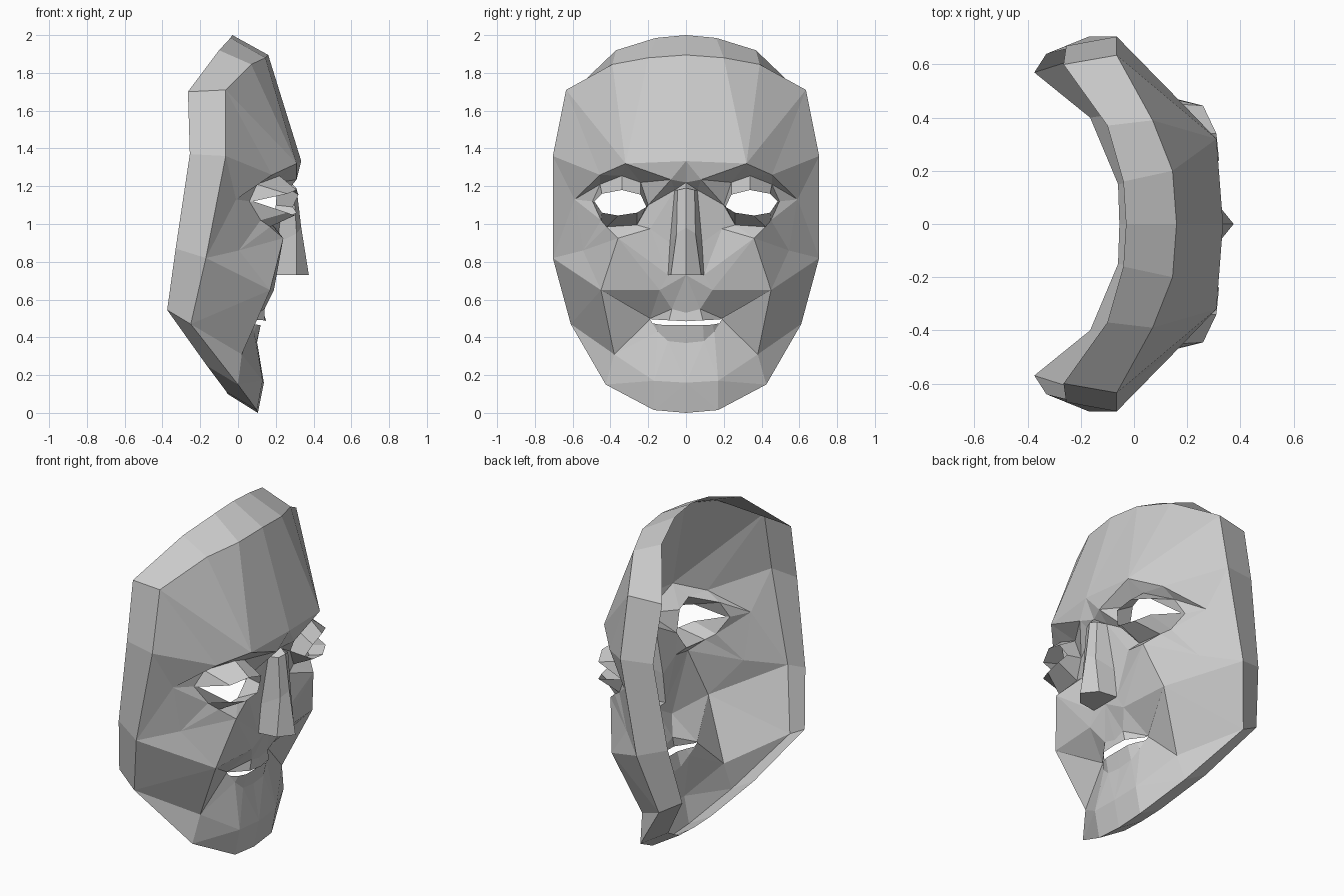
import bpy, bmesh
from mathutils import Vector
from mathutils.geometry import delaunay_2d_cdt

if "Cube" in bpy.data.objects:
    bpy.data.objects.remove(bpy.data.objects["Cube"])

# The face looks toward +x; half (y >= 0) is built and mirrored. Points are (x, y, z).
INSIDE = Vector((-0.3, 0.3, 0.95))


def add_part(name, verts, faces):
    """Half mesh facing outward, with a mirror across y = 0."""
    bm = bmesh.new()
    vs = [bm.verts.new(v) for v in verts]
    for f in faces:
        bm.faces.new([vs[i] for i in f])
    bmesh.ops.recalc_face_normals(bm, faces=bm.faces)
    bm.normal_update()
    out = sum(f.normal.dot(f.calc_center_median() - INSIDE) * f.calc_area() for f in bm.faces)
    if out < 0:
        bmesh.ops.reverse_faces(bm, faces=bm.faces)
    me = bpy.data.meshes.new(name)
    bm.to_mesh(me)
    bm.free()
    ob = bpy.data.objects.new(name, me)
    bpy.context.collection.objects.link(ob)
    mir = ob.modifiers.new("mirror", 'MIRROR')
    mir.use_axis = (False, True, False)
    mir.merge_threshold = 0.0005


def bridge(name, a, b, closed=False, extra=()):
    """Strip of quads between two point rows of equal length."""
    n = len(a)
    faces = [(i, (i + 1) % n, n + (i + 1) % n, n + i) for i in range(n if closed else n - 1)]
    add_part(name, list(a) + list(b), faces + list(extra))


def inside(p, poly):
    """Even-odd test in the y-z plane."""
    hit = False
    for a, b in zip(poly, poly[1:] + poly[:1]):
        if (a[2] > p[1]) != (b[2] > p[1]):
            if p[0] < a[1] + (p[1] - a[2]) / (b[2] - a[2]) * (b[1] - a[1]):
                hit = not hit
    return hit


# Side rim: front edge and back edge, top to chin
rim_front = [(.16, 0, 1.895), (.145, .2, 1.88), (.07, .39, 1.845), (-.065, .635, 1.71),
             (-.065, .705, 1.36), (-.17, .705, .82), (-.25, .61, .47), (0, .425, .15),
             (.1, .17, .015), (.105, 0, 0)]
rim_back = [(-.03, 0, 2), (-.04, .16, 1.985), (-.1, .37, 1.92), (-.265, .6, 1.7),
            (-.255, .67, 1.37), (-.33, .64, .87), (-.375, .57, .545), (-.165, .4, .25),
            (-.06, .15, .11), (-.055, 0, .1)]
bridge("side_rim", rim_front, rim_back)

# Eyelids: socket ring on the face, opening ring pushed forward
socket = [(.2, .2, 1.1), (.21, .24, 1.22), (.22, .34, 1.255), (.1, .455, 1.21),
          (.06, .495, 1.12), (.12, .45, 1.02), (.17, .42, .985), (.18, .26, .995)]
opening = [(.29, .21, 1.09), (.32, .24, 1.155), (.31, .34, 1.18), (.26, .445, 1.16),
           (.08, .485, 1.12), (.26, .445, 1.06), (.3, .36, 1.045), (.31, .26, 1.06)]
bridge("eyelids", socket, opening, closed=True)

# Lips: outer outline and slit edge, upper and lower
upper_out = [(.135, 0, .53), (.14, .075, .55), (.06, .19, .5)]
upper_in = [(.15, 0, .485), (.14, .09, .49), (.065, .18, .495)]
lower_out = [(.06, .19, .495), (.085, .15, .43), (.1, .095, .38), (.1, 0, .37)]
lower_in = [(.065, .18, .475), (.1, .14, .467), (.12, .09, .465), (.12, 0, .465)]
bridge("upper_lip", upper_out, upper_in)
bridge("lower_lip", lower_out, lower_in)

# Nose: ridge, shoulder and base lines, capped above and below
ridge = [(.31, 0, 1.19), (.335, 0, .98), (.375, 0, .73)]
shoulder = [(.295, .045, 1.18), (.31, .05, .95), (.31, .08, .73)]
base = [(.24, .06, 1.18), (.21, .085, .9), (.2, .095, .73)]
nose_top, nose_bottom = (.28, 0, 1.22), (.2, 0, .73)
strips = [(r + c, r + c + 1, r + c + 4, r + c + 3) for r in (0, 3) for c in (0, 1)]
add_part("nose", ridge + shoulder + base + [nose_top, nose_bottom],
         strips + [(0, 3, 6, 9), (2, 5, 8, 10)])

# Face: outline of one half, with the nose and mouth cut along the centre line
brow_mid, brow_in, brow_peak, brow_end = (.335, 0, 1.333), (.31, .08, 1.235), (.31, .32, 1.32), (.18, .455, 1.26)
cheek, cheek_side, cheek_low, jaw = (.24, .36, .925), (.005, .545, .86), (.17, .45, .65), (.02, .38, .31)
lip_side, temple, eye_side = (.19, .14, .65), (-.01, .59, 1.13), (.2, .19, .975)
chin, chin_side = (.137, 0, .16), (.13, .17, .17)
outline = (rim_front + [chin] + lower_out[::-1] + upper_out[::-1]
           + [nose_bottom] + base[::-1] + [nose_top, brow_mid])
loose = [brow_in, brow_peak, brow_end, cheek, cheek_side, cheek_low, jaw,
         lip_side, temple, eye_side, chin_side]
creases = [(brow_mid, brow_in), (brow_in, brow_peak), (brow_peak, brow_end),
           (brow_end, rim_front[4]), (eye_side, cheek), (cheek, cheek_low), (cheek_side, cheek_low),
           (cheek_low, jaw), (cheek_side, rim_front[5]), (cheek_low, lip_side),
           (chin, chin_side), (chin_side, rim_front[7]), (jaw, rim_front[6]),
           (lip_side, base[2]), (eye_side, base[1]), (temple, socket[4])]
pts = outline + socket + loose
n, m = len(outline), len(socket)
edges = [(i, (i + 1) % n) for i in range(n)] + [(n + i, n + (i + 1) % m) for i in range(m)]
edges += [(pts.index(a), pts.index(b)) for a, b in creases]
cv, _, cf, origin, _, _ = delaunay_2d_cdt([Vector(p[1:]) for p in pts], edges, [], 0, 1e-5)
index = [o[0] for o in origin]
faces = []
for f in cf:
    c = sum((cv[i] for i in f), Vector((0, 0))) / len(f)
    if inside(c, outline) and not inside(c, socket):
        faces.append([index[i] for i in f])
add_part("face", pts, faces)
